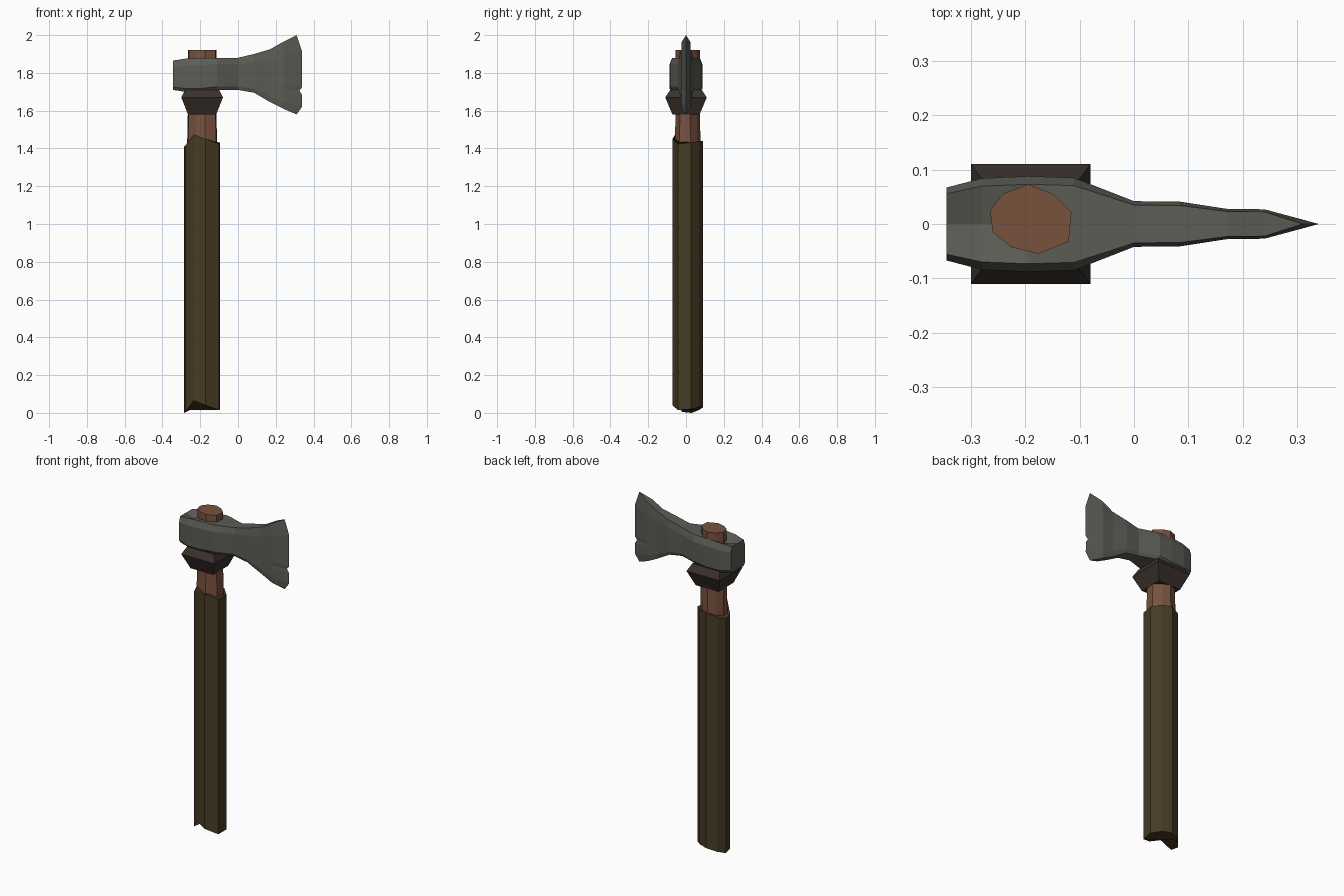
import bpy, bmesh

if "Cube" in bpy.data.objects:
    bpy.data.objects.remove(bpy.data.objects["Cube"])


def material(name, rgb):
    m = bpy.data.materials.new(name)
    m.diffuse_color = (*rgb, 1)
    m.use_nodes = True
    m.node_tree.nodes["Principled BSDF"].inputs["Base Color"].default_value = m.diffuse_color
    return m


def loft(name, rings, mat):
    """Skin a closed, flat-shaded mesh through rings of equal point count."""
    bm = bmesh.new()
    loops = [[bm.verts.new(p) for p in ring] for ring in rings]
    n = len(loops[0])
    for a, b in zip(loops, loops[1:]):
        for i in range(n):
            j = (i + 1) % n
            bm.faces.new((a[i], a[j], b[j], b[i]))
    bm.faces.new(loops[0])
    bm.faces.new(loops[-1])
    # merge the collapsed cutting edge
    bmesh.ops.remove_doubles(bm, verts=bm.verts, dist=0.0005)
    bmesh.ops.recalc_face_normals(bm, faces=bm.faces)
    me = bpy.data.meshes.new(name)
    bm.to_mesh(me)
    bm.free()
    me.materials.append(mat)
    ob = bpy.data.objects.new(name, me)
    bpy.context.collection.objects.link(ob)
    return ob


wood = material("wood", (0.19, 0.085, 0.048))
leather = material("leather", (0.062, 0.043, 0.017))
iron = material("iron", (0.105, 0.108, 0.09))
dark = material("dark_binding", (0.04, 0.03, 0.024))

# Irregular hand-cut shaft section, shared by handle and grip
CX, CY = -0.19, 0.008
SECTION = [(-.265, .025), (-.24, .056), (-.195, .073), (-.15, .056), (-.115, .022),
           (-.12, -.032), (-.175, -.055), (-.225, -.043), (-.26, -.015)]


def shaft_ring(scale, zs):
    return [(CX + (x - CX) * scale, CY + (y - CY) * scale, z)
            for (x, y), z in zip(SECTION, zs)]


# Handle shaft
loft("handle", [shaft_ring(s, [z] * 9) for s, z in
                [(1.05, .2), (1.05, 1.45), (1.0, 1.62), (1.0, 1.92)]], wood)

# Grip wrap with ragged ends
ragged = [0, .015, .03, .03, .02, .015, .04, .065, .005]
loft("grip_wrap", [shaft_ring(1.27, ragged),
                   shaft_ring(1.27, [z + 1.41 for z in ragged])], leather)

# Flared binding under the head
loft("collar", [[(CX + sx * hx, sy * hy, z) for sx, sy in
                 ((-1, -1), (1, -1), (1, 1), (-1, 1))]
                for hx, hy, z in [(.075, .072, 1.58), (.11, .11, 1.67),
                                  (.09, .083, 1.71)]], dark)

# Axe head: rows run from top to bottom of each side
ROWS = [1, .79, .345, .30, .25, .10, 0]
EDGE_X = [.31, .34, .34, .325, .338, .34, .31]


def head_ring(x, t, bottom, top, dip=0):
    side = [(t * (.83 if f in (0, 1) else 1), bottom + f * (top - bottom)) for f in ROWS]
    return ([(x, 0, top - dip)] + [(x, y, z) for y, z in side]
            + [(x, 0, bottom)] + [(x, -y, z) for y, z in reversed(side)])


rings = [head_ring(*s) for s in [
    (-.345, .067, 1.71, 1.865),
    (-.28, .084, 1.70, 1.875, .035),
    (-.195, .088, 1.70, 1.88),
    (-.11, .085, 1.71, 1.88),
    (.0, .042, 1.71, 1.88),
    (.085, .041, 1.695, 1.90),
    (.17, .028, 1.645, 1.925),
    (.24, .027, 1.61, 1.965)]]
edge = [(x, 0, 1.58 + f * .42) for x, f in zip(EDGE_X, ROWS)]

# Body and sharpened bevel, closed along the cutting edge
head = loft("axe_head", rings, iron)
bm = bmesh.new()
bm.from_mesh(head.data)
end = [f for f in bm.faces if all(v.co.x > .2399 for v in f.verts)]
bmesh.ops.delete(bm, geom=end, context='FACES_ONLY')
cut = [bm.verts.new(p) for p in edge]
find = lambda p: min((v for v in bm.verts if v not in cut),
                     key=lambda v: sum((a - b) ** 2 for a, b in zip(v.co, p)))
ring = [find(p) for p in rings[-1]]
left, right = ring[1:8], ring[9:][::-1]
for side in (left, right):
    for i in range(6):
        bm.faces.new((side[i], side[i + 1], cut[i + 1], cut[i]))
    bm.faces.new((ring[0], side[0], cut[0]))
    bm.faces.new((ring[8], side[-1], cut[-1]))
bmesh.ops.recalc_face_normals(bm, faces=bm.faces)
bm.to_mesh(head.data)
bm.free()
